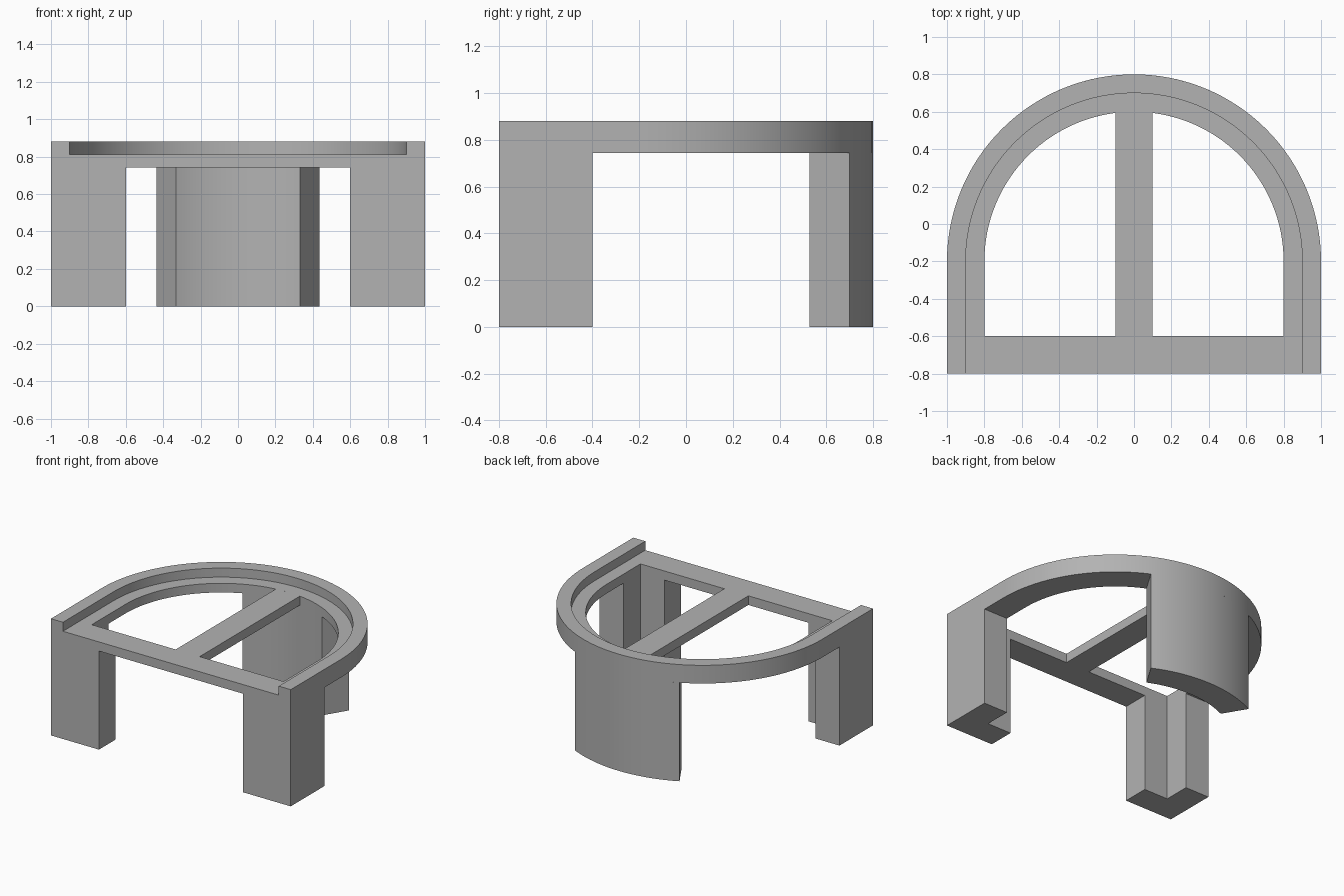
import bpy
import bmesh
from math import sin, cos, asin, pi, radians

if "Cube" in bpy.data.objects:
    bpy.data.objects.remove(bpy.data.objects["Cube"], do_unlink=True)

# Single grey material
GREY = (0.45, 0.45, 0.45, 1.0)
grey = bpy.data.materials.new("plain grey")
grey.use_nodes = True
grey.diffuse_color = GREY
grey.node_tree.nodes["Principled BSDF"].inputs["Base Color"].default_value = GREY

# Main dimensions
FRONT, ARC_Y = -0.8, -0.2
WIDTH, RIM = 0.2, 0.1
UNDER, DECK, TOP = 0.743, 0.812, 0.88


def arc(radius, half_angle, steps):
    """Arc about the back (+y) direction, running from -x to +x."""
    angles = [half_angle * (2 * i / steps - 1) for i in range(steps + 1)]
    return [(radius * sin(a), ARC_Y + radius * cos(a)) for a in angles]


def arch(radius):
    """Half circle with straight sides running to the front."""
    return [(-radius, FRONT)] + arc(radius, pi / 2, 64) + [(radius, FRONT)]


def band(name, outer, inner, z0, z1):
    """Solid strip between two matching paths, from height z0 to z1."""
    bm = bmesh.new()
    rows = [[bm.verts.new((x, y, z)) for x, y in path]
            for path, z in ((outer, z0), (outer, z1), (inner, z1), (inner, z0))]
    for i in range(len(outer) - 1):
        for k in range(4):
            a, b = rows[k], rows[(k + 1) % 4]
            bm.faces.new((a[i], a[i + 1], b[i + 1], b[i]))
    for end in (0, -1):
        bm.faces.new([row[end] for row in rows])
    bmesh.ops.recalc_face_normals(bm, faces=bm.faces)
    mesh = bpy.data.meshes.new(name)
    bm.to_mesh(mesh)
    bm.free()
    mesh.materials.append(grey)
    obj = bpy.data.objects.new(name, mesh)
    bpy.context.collection.objects.link(obj)
    bpy.ops.object.select_all(action='DESELECT')
    obj.select_set(True)
    bpy.context.view_layer.objects.active = obj
    bpy.ops.object.shade_smooth_by_angle(angle=radians(30))
    return obj


# Arched frame with the raised lip around its outer edge
band("arched_frame", arch(1), arch(1 - WIDTH), UNDER, DECK)
band("raised_rim", arch(1), arch(1 - RIM), DECK, TOP)

# Front crossbar and the bar running from it to the back of the arch
side, bar_back = 1 - WIDTH, FRONT + WIDTH
band("front_bar", [(-side, FRONT), (side, FRONT)],
     [(-side, bar_back), (side, bar_back)], UNDER, DECK)
bar_end = arc(side, asin(0.1 / side), 4)
band("centre_bar", bar_end, [(x, bar_back) for x, y in bar_end], UNDER, DECK)

# L-shaped front corner legs
for name, s in (("left_front_leg", 1), ("right_front_leg", -1)):
    band(name,
         [(s, FRONT + 0.4), (s, FRONT), (s * 0.6, FRONT)],
         [(s * side, FRONT + 0.4), (s * side, bar_back), (s * 0.6, bar_back)],
         0, UNDER)

# Curved back leg following the arch
band("back_leg", arc(1, asin(0.436), 20), arc(side, asin(0.332 / side), 20), 0, UNDER)
